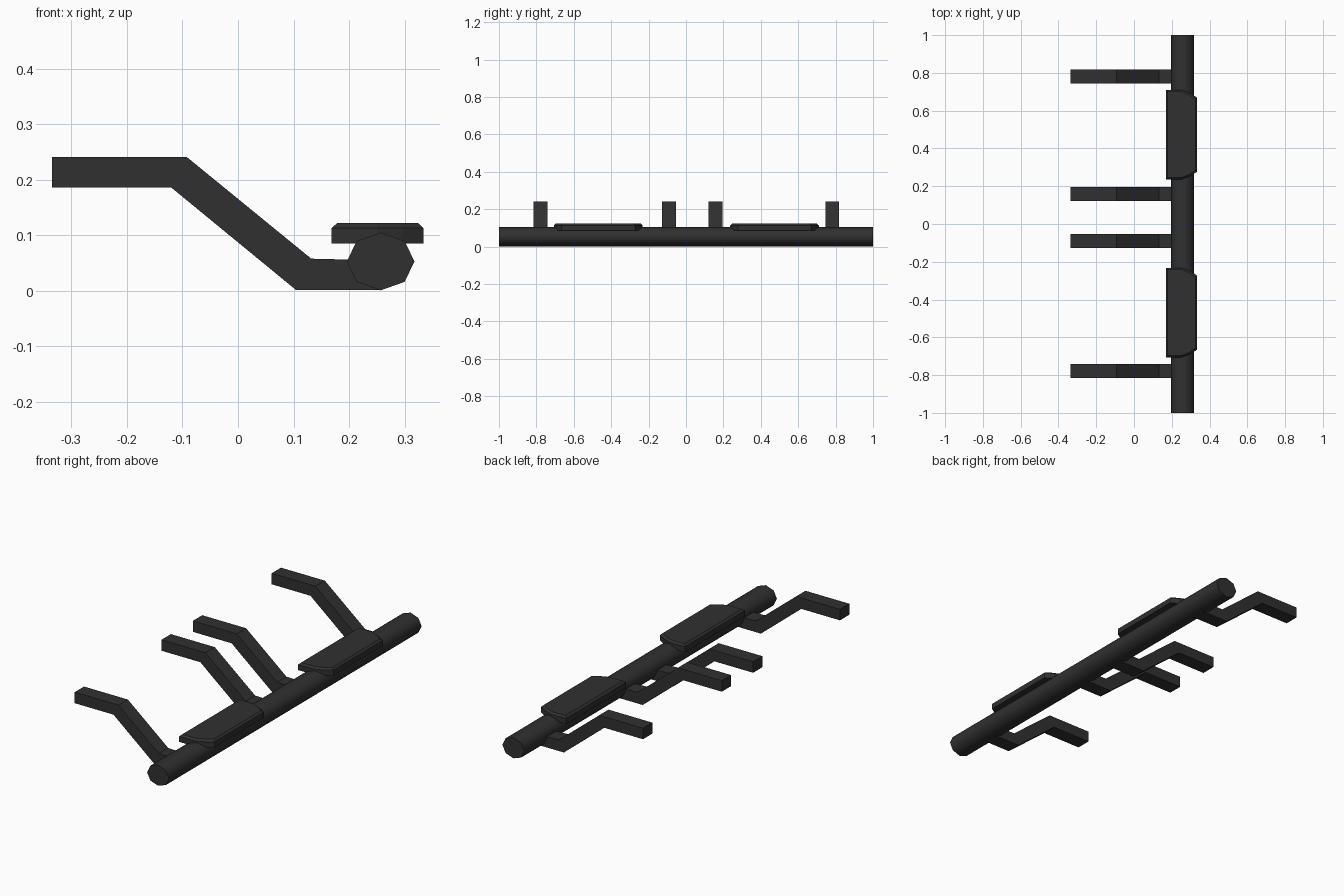
import bpy, bmesh, math

cube = bpy.data.objects.get("Cube")
if cube:
    bpy.data.objects.remove(cube, do_unlink=True)

black = bpy.data.materials.new("matte black")
black.use_nodes = True
black.diffuse_color = (0.03, 0.03, 0.03, 1)
black.node_tree.nodes["Principled BSDF"].inputs["Base Color"].default_value = black.diffuse_color


def loft(name, rings, smooth=None):
    """Skin a stack of matching rings and cap both ends."""
    bm = bmesh.new()
    loops = [[bm.verts.new(p) for p in ring] for ring in rings]
    for a, b in zip(loops, loops[1:]):
        for i in range(len(a)):
            j = (i + 1) % len(a)
            bm.faces.new((a[i], a[j], b[j], b[i]))
    bm.faces.new(loops[0])
    bm.faces.new(loops[-1])
    bmesh.ops.recalc_face_normals(bm, faces=bm.faces)
    mesh = bpy.data.meshes.new(name)
    bm.to_mesh(mesh)
    bm.free()
    mesh.materials.append(black)
    obj = bpy.data.objects.new(name, mesh)
    bpy.context.collection.objects.link(obj)
    if smooth:
        bpy.ops.object.select_all(action='DESELECT')
        obj.select_set(True)
        bpy.context.view_layer.objects.active = obj
        bpy.ops.object.shade_smooth_by_angle(angle=math.radians(smooth))
    return obj


def extrude_y(name, profile, y0, y1, smooth=None):
    return loft(name, [[(x, y, z) for x, z in profile] for y in (y0, y1)], smooth)


# Long eight-sided tube
TUBE_X, TUBE_Z = 0.257, 0.053
octagon = [(TUBE_X + 0.061 * math.cos(i * math.pi / 4),
            TUBE_Z + 0.052 * math.sin(i * math.pi / 4)) for i in range(8)]
extrude_y("side_tube", octagon, -1, 1, smooth=60)

# Cranked mounting brackets
bracket = [(-0.335, 0.186), (-0.335, 0.241), (-0.092, 0.241), (0.132, 0.058),
           (0.257, 0.055), (0.257, 0.002), (0.104, 0.002), (-0.12, 0.186)]
for i, y in enumerate((-0.778, -0.09, 0.158, 0.782)):
    extrude_y(f"mounting_bracket_{i + 1}", bracket, y - 0.037, y + 0.037)

# Step pads with cut outer corners and a chamfered top
half = [(-0.083, 0.237), (0.0, 0.237), (0.045, 0.22), (0.083, 0.196)]
outline = half + [(x, -y) for x, y in reversed(half)]
for name, cy in (("front_step_pad", -0.469), ("rear_step_pad", 0.473)):
    rings = [[(0.2515 + x * sx, cy + y * sy, z) for x, y in outline]
             for z, sx, sy in ((0.085, 1, 1), (0.113, 1, 1), (0.122, 0.88, 0.96))]
    loft(name, rings)
